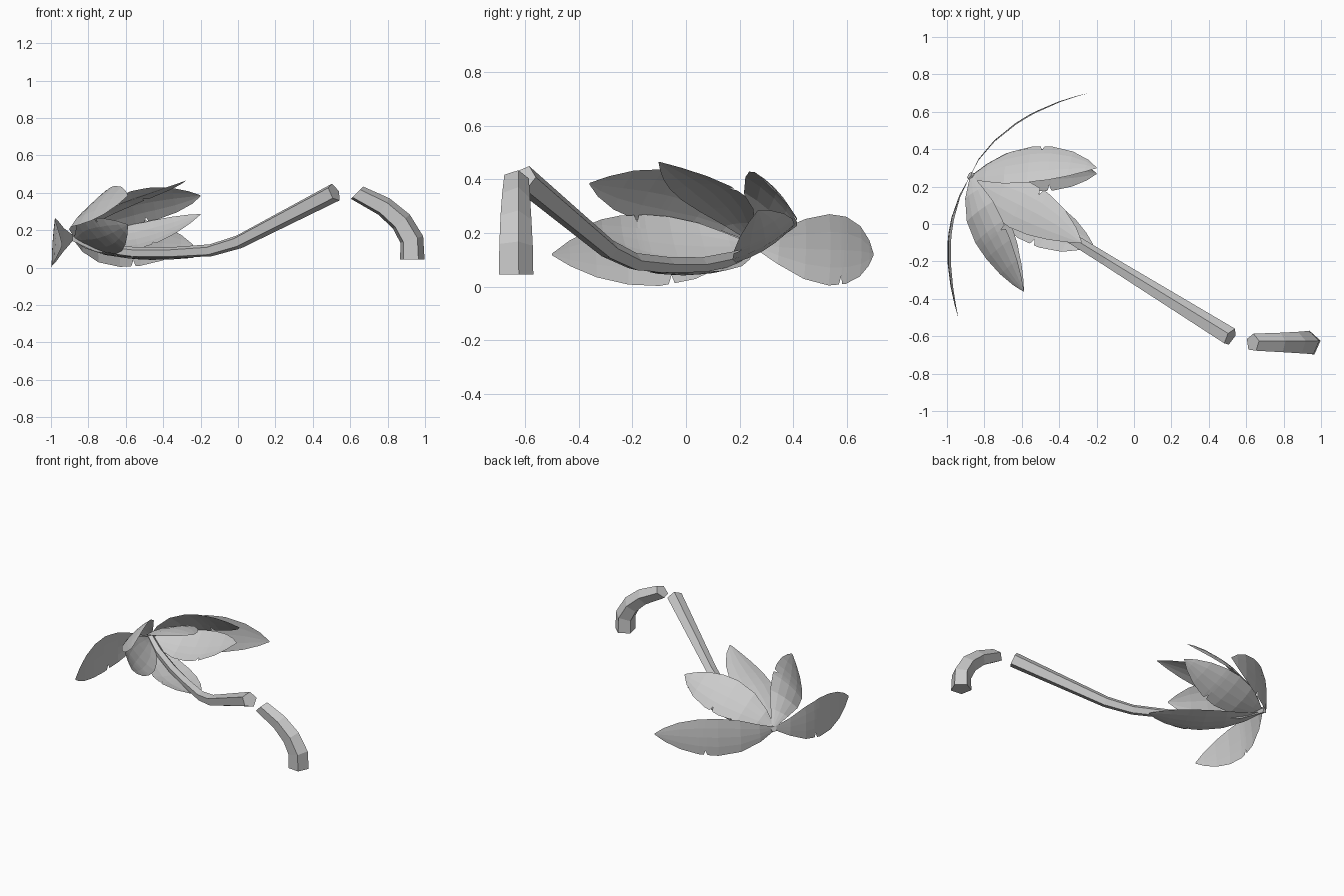
import bpy
import bmesh
import math
from mathutils import Vector

old = bpy.data.objects.get("Cube")
if old:
    bpy.data.objects.remove(old)

# One plain grey for the whole model
grey = bpy.data.materials.new("plain grey")
grey.use_nodes = True
grey.diffuse_color = (0.6, 0.6, 0.6, 1)
grey.node_tree.nodes["Principled BSDF"].inputs["Base Color"].default_value = (0.6, 0.6, 0.6, 1)


def finish(bm, name):
    bmesh.ops.recalc_face_normals(bm, faces=bm.faces)
    mesh = bpy.data.meshes.new(name)
    bm.to_mesh(mesh)
    bm.free()
    mesh.materials.append(grey)
    obj = bpy.data.objects.new(name, mesh)
    bpy.context.collection.objects.link(obj)


def tube(name, path, radii, side, first, last, twist=12, sides=5):
    """Faceted tube along a path square to side, with its end cuts facing first and last."""
    bm = bmesh.new()
    pts = [Vector(p) for p in path]
    w = Vector(side).normalized()
    facing = [Vector(first)] + [b - a for a, b in zip(pts, pts[2:])] + [Vector(last)]
    angles = [math.radians(twist) + math.tau * k / sides for k in range(sides)]
    rings = []
    for p, r, t in zip(pts, radii, facing):
        u = w.cross(t).normalized()
        rings.append([bm.verts.new(p + r * (u * math.cos(a) + w * math.sin(a))) for a in angles])
    for a, b in zip(rings, rings[1:]):
        for k in range(sides):
            n = (k + 1) % sides
            bm.faces.new((a[k], a[n], b[n], b[k]))
    bm.faces.new(rings[0][::-1])
    bm.faces.new(rings[-1])
    finish(bm, name)


# Broken stump, bending over from the ground
tube("stump",
     [(.93, -.638, .045), (.927, -.638, .15), (.872, -.638, .245), (.78, -.637, .325), (.635, -.635, .4)],
     [.069, .067, .062, .056, .049], (0, 1, 0), (0, 0, 1), (-.65, 0, .65))

# Fallen trunk, running straight in plan to the crown
heights = [(.515, .403), (0, .137), (-.15, .092), (-.35, .08), (-.55, .08), (-.75, .105), (-.88, .16)]
tube("fallen_trunk",
     [(x, -.605 - .62 * (x - .515), z) for x, z in heights],
     [.052, .038, .034, .031, .03, .028, .022], (.53, .85, 0), (-.85, .53, -.45), (-.85, .53, .4))


# Frond outline: position along the rib, half width
OUTLINE = [(0, .012), (.15, .063), (.32, .112), (.5, .133), (.65, .125), (.8, .094), (.92, .048), (1, .003)]
HEART = Vector((-.5, .1, .2))


def half_width(t):
    for (a, wa), (b, wb) in zip(OUTLINE, OUTLINE[1:]):
        if t <= b:
            return wa + (wb - wa) * (t - a) / (b - a)


def rib_point(pts, t):
    """Smooth curve through four evenly spaced points."""
    total = Vector()
    for i, p in enumerate(pts):
        weight = 1
        for j in range(4):
            if j != i:
                weight *= (3 * t - j) / (i - j)
        total += weight * p
    return total


def frond(name, rib, across, torn_edge, tear, bow=.12):
    """Leaf blade bowed across its rib, with a small tear in one edge."""
    bm = bmesh.new()
    pts = [Vector(p) for p in rib]
    side = Vector(across)
    rows = []
    for t in sorted([o[0] for o in OUTLINE] + [tear - .015, tear, tear + .015]):
        half = half_width(t)
        p = rib_point(pts, t)
        tangent = (rib_point(pts, t + .01) - rib_point(pts, t - .01)).normalized()
        s = (side - tangent * side.dot(tangent)).normalized()
        out = s.cross(tangent)
        if out.dot(p - HEART) < 0:
            out = -out
        row = []
        for v in (-1, -.5, 0, .5, 1):
            reach = .75 * v if t == tear and v == torn_edge else v
            row.append(bm.verts.new(p + s * half * reach - out * half * bow * reach * reach))
        rows.append(row)
    for a, b in zip(rows, rows[1:]):
        for k in range(4):
            bm.faces.new((a[k], a[k + 1], b[k + 1], b[k]))
    finish(bm, name)


# Crown of fronds: four rib points, blade direction, torn edge and its place
frond("front_frond",
      [(-.88, .25, .16), (-.975, .02, .14), (-.99, -.23, .132), (-.94, -.5, .12)], (.07, 0, 1), -1, .44, .03)
frond("back_frond",
      [(-.88, .25, .16), (-.74, .455, .14), (-.51, .61, .135), (-.24, .7, .12)], (0, 0, 1), -1, .6, .06)
frond("upper_back_frond",
      [(-.87, .25, .16), (-.68, .31, .29), (-.44, .335, .355), (-.2, .3, .385)], (0, .7, -.7), 1, .58)
frond("lower_back_frond",
      [(-.87, .25, .15), (-.66, .29, .135), (-.43, .295, .185), (-.2, .27, .285)], (0, .85, .5), -1, .62)
frond("top_frond",
      [(-.87, .25, .17), (-.71, .15, .3), (-.51, .05, .385), (-.28, -.1, .465)], (.5, .85, .08), 1, .6)
frond("upper_front_frond",
      [(-.87, .25, .17), (-.83, .06, .3), (-.73, -.15, .355), (-.59, -.36, .385)], (.68, -.1, .7), 1, .55)
frond("lower_front_frond",
      [(-.87, .25, .15), (-.79, .06, .15), (-.71, -.15, .17), (-.59, -.36, .23)], (.7, -.1, -.6), -1, .7)
frond("under_frond",
      [(-.87, .25, .14), (-.67, .11, .062), (-.44, -.02, .042), (-.22, -.11, .055)], (.5, .85, 0), -1, .6)
